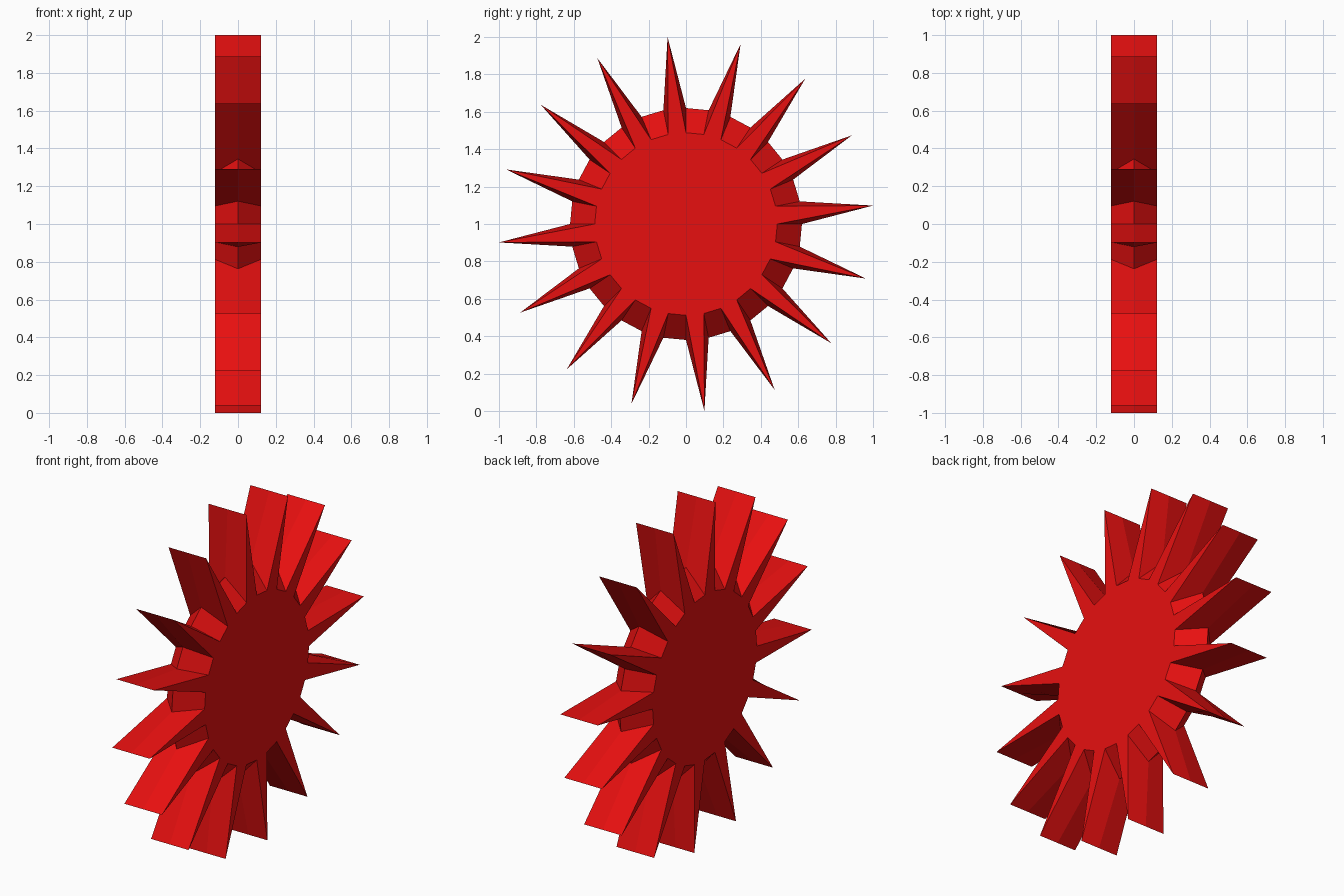
import bpy, bmesh, math

if "Cube" in bpy.data.objects:
    bpy.data.objects.remove(bpy.data.objects["Cube"])

SPIKES = 16
HALF = 0.123       # half thickness along x
R_FACE = 0.488     # radius of the flat side faces
R_RIDGE = 0.62     # radius of the raised middle ridge
R_TIP = 1.005      # radius of the spike tips
STEP = math.pi / SPIKES

red = bpy.data.materials.new("red")
red.diffuse_color = (0.8, 0.005, 0.005, 1)
red.use_nodes = True
red.node_tree.nodes["Principled BSDF"].inputs["Base Color"].default_value = red.diffuse_color

bm = bmesh.new()


def point(x, r, a):
    return bm.verts.new((x, r * math.cos(a), 1 + r * math.sin(a)))


# Three rings across the thickness: side face, middle ridge, side face
layers = ((-HALF, R_FACE), (0, R_RIDGE), (HALF, R_FACE))
rings = [[point(x, r, i * STEP) for i in range(2 * SPIKES)] for x, r in layers]

# Flat discs on both sides
bm.faces.new(rings[0])
bm.faces.new(rings[2])

for i in range(2 * SPIKES):
    j = (i + 1) % (2 * SPIKES)
    if i % 2:
        # Roof-shaped rim between spikes
        for k in (0, 1):
            bm.faces.new((rings[k][i], rings[k][j], rings[k + 1][j], rings[k + 1][i]))
    else:
        # Wedge spike, thicker at the middle ridge, with a full-width sharp edge
        tip = [point(x, R_TIP, (i + 0.5) * STEP) for x, _ in layers]
        for k in (0, 1):
            for e in (i, j):
                bm.faces.new((rings[k][e], tip[k], tip[k + 1], rings[k + 1][e]))
        for k in (0, 2):
            bm.faces.new((rings[k][i], rings[k][j], tip[k]))

bmesh.ops.recalc_face_normals(bm, faces=bm.faces)
mesh = bpy.data.meshes.new("spiked_wheel")
bm.to_mesh(mesh)
bm.free()
mesh.materials.append(red)
wheel = bpy.data.objects.new("spiked_wheel", mesh)
bpy.context.collection.objects.link(wheel)
